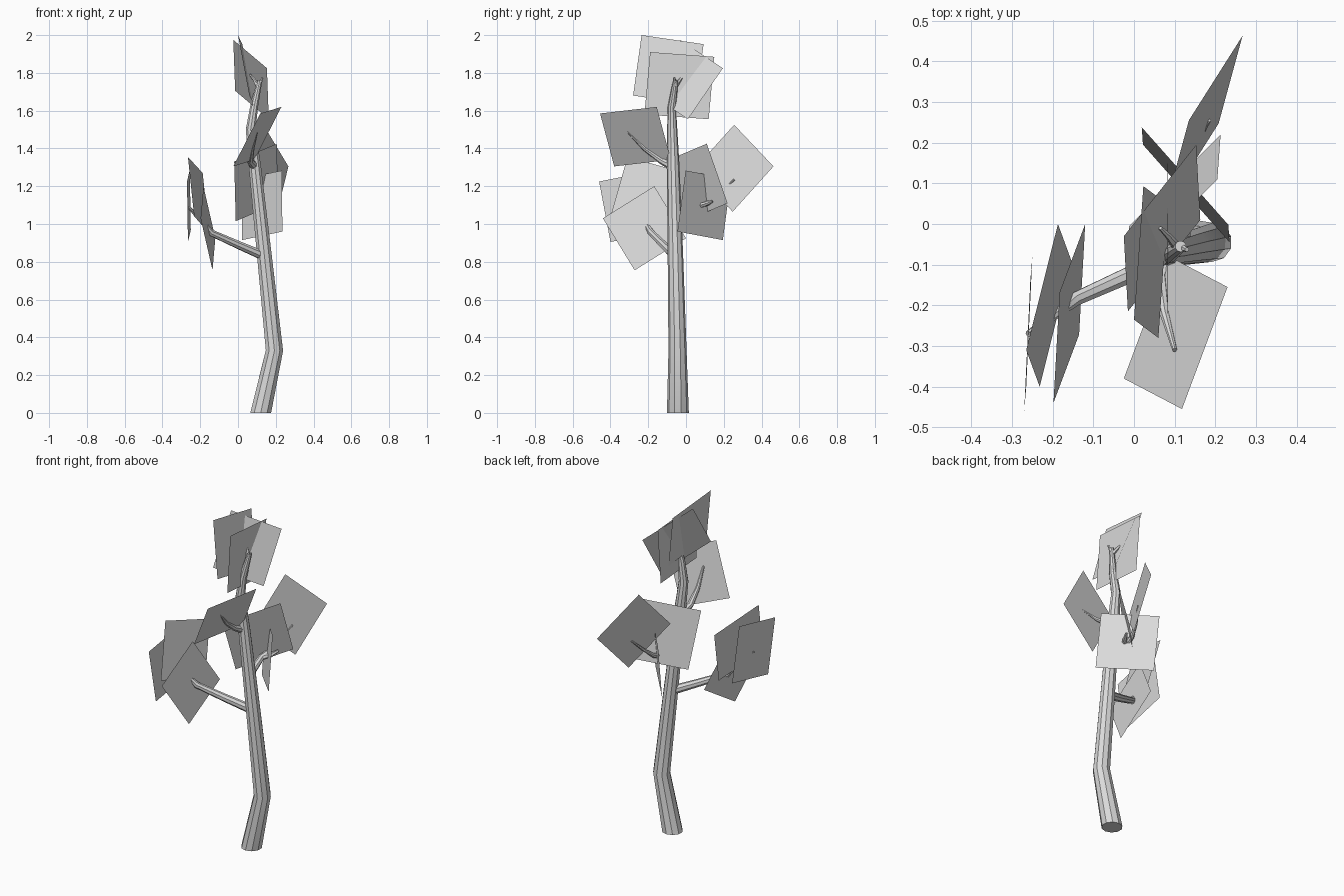
import bpy, bmesh
from mathutils import Vector

if "Cube" in bpy.data.objects:
    bpy.data.objects.remove(bpy.data.objects["Cube"])

grey = bpy.data.materials.new("plain grey")
grey.diffuse_color = (0.7, 0.7, 0.7, 1)
grey.use_nodes = True
grey.node_tree.nodes["Principled BSDF"].inputs["Base Color"].default_value = grey.diffuse_color


def make_object(name, bm):
    mesh = bpy.data.meshes.new(name)
    bm.to_mesh(mesh)
    bm.free()
    mesh.materials.append(grey)
    obj = bpy.data.objects.new(name, mesh)
    bpy.context.collection.objects.link(obj)
    return obj


def tube(name, path, sides, flat_ends=False):
    """Tapered tube through (x, y, z, radius) points."""
    bm = bmesh.new()
    pts = [Vector(p[:3]) for p in path]
    last = len(pts) - 1
    rings = []
    for i, p in enumerate(pts):
        d = (pts[min(i + 1, last)] - pts[max(i - 1, 0)]).normalized()
        if flat_ends and i == 0:
            d = Vector((0, 0, 1))
        turn = Vector((0, 0, 1)).rotation_difference(d).to_matrix().to_4x4()
        turn.translation = p
        rings.append(bmesh.ops.create_circle(
            bm, segments=sides, radius=path[i][3], matrix=turn)["verts"])
    for a, b in zip(rings, rings[1:]):
        for k in range(sides):
            n = (k + 1) % sides
            bm.faces.new((a[k], a[n], b[n], b[k]))
    bm.faces.new(rings[0])
    bm.faces.new(rings[-1])
    bmesh.ops.recalc_face_normals(bm, faces=bm.faces)
    obj = make_object(name, bm)
    for f in obj.data.polygons:
        f.use_smooth = len(f.vertices) == 4
    obj.data.set_sharp_from_angle(angle=0.6)


def leaf_card(name, a, b, c):
    """Flat parallelogram from a corner and its two neighbours."""
    a, b, c = Vector(a), Vector(b), Vector(c)
    bm = bmesh.new()
    bm.faces.new([bm.verts.new(v) for v in (a, b, b + c - a, c)])
    make_object(name, bm)


# Trunk
tube("trunk", [(.12, -.043, 0, .058), (.193, -.045, .33, .048),
               (.14, -.056, .83, .041), (.09, -.068, 1.3, .034),
               (.067, -.073, 1.5, .027), (.085, -.075, 1.62, .022),
               (.115, -.055, 1.76, .014)], 10, True)
tube("top_twig_right", [(.112, -.055, 1.73, .011), (.13, -.063, 1.775, .006)], 6)
tube("top_twig_left", [(.105, -.055, 1.73, .012), (.085, -.03, 1.765, .008),
                       (.065, -.01, 1.79, .005)], 6)

# Branches
tube("left_branch", [(.14, -.055, .83, .026), (0, -.12, .89, .022),
                     (-.145, -.185, .955, .018), (-.17, -.205, .99, .014),
                     (-.26, -.27, 1.09, .008)], 8)
tube("front_branch", [(.09, -.065, 1.3, .024), (.063, -.13, 1.335, .018),
                      (.075, -.22, 1.4, .012), (.1, -.31, 1.49, .006)], 8)
tube("back_branch", [(.12, -.06, 1.04, .022), (.113, .06, 1.095, .018),
                     (.125, .13, 1.115, .013), (.145, .19, 1.165, .009),
                     (.185, .255, 1.235, .005)], 8)
tube("back_twig", [(.115, .06, 1.095, .016), (.15, .1, 1.105, .013),
                   (.17, .14, 1.12, .007)], 6)

# Leaf cards: corner, neighbour, other neighbour
cards = {
    "top_leaf_a": ((0, -.235, 2), (.023, .093, 1.952), (.06, -.28, 1.68)),
    "top_leaf_b": ((-.025, -.03, 1.975), (.153, .195, 1.825), (-.015, -.215, 1.705)),
    "top_leaf_c": ((.082, -.19, 1.91), (.083, .15, 1.885), (.083, -.22, 1.58)),
    "front_leaf": ((.087, -.08, 1.34), (.23, -.155, 1.62), (-.025, -.38, 1.305)),
    "back_leaf_a": ((.267, .463, 1.305), (.135, .255, 1.525), (.208, .247, 1.065)),
    "back_leaf_b": ((.205, .11, 1.425), (.213, .22, 1.11), (-.02, -.115, 1.33)),
    "back_leaf_c": ((.235, -.045, .96), (.022, .195, .915), (.232, -.002, 1.283)),
    "left_leaf_a": ((-.27, -.46, 1.225), (-.255, -.14, 1.288), (-.265, -.4, .905)),
    "left_leaf_b": ((-.265, -.31, 1.355), (-.187, 0, 1.27), (-.232, -.4, 1.04)),
    "left_leaf_c": ((-.198, -.44, 1.03), (-.183, -.168, 1.2), (-.135, -.272, .755)),
}
for name, corners in cards.items():
    leaf_card(name, *corners)
